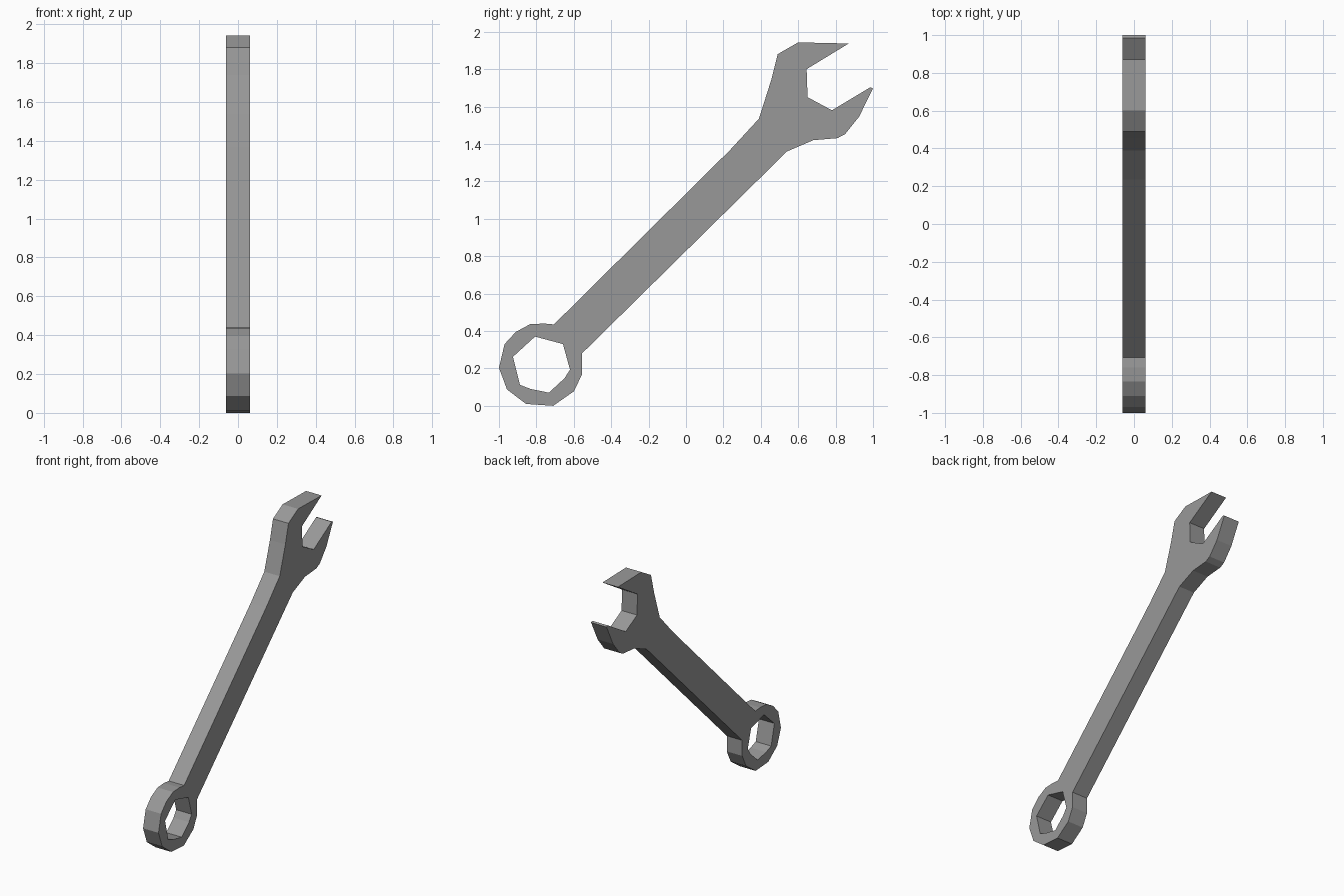
import bpy
from math import radians

if "Cube" in bpy.data.objects:
    bpy.data.objects.remove(bpy.data.objects["Cube"])

HALF_THICKNESS = 0.062

# Outline in (y, z): box-end ring, handle, open jaw, back along the handle
outline = [
    (-0.706, 0.435), (-0.76, 0.44), (-0.834, 0.436), (-0.91, 0.395), (-0.97, 0.33),
    (-1.0, 0.203), (-0.957, 0.087), (-0.855, 0.01), (-0.71, 0.0),
    (-0.60, 0.077), (-0.556, 0.167), (-0.556, 0.28),
    (0.54, 1.36), (0.68, 1.42), (0.81, 1.431), (0.85, 1.452),
    (0.925, 1.545), (1.0, 1.697), (0.985, 1.703),
    (0.78, 1.58), (0.65, 1.65), (0.645, 1.80), (0.87, 1.937),
    (0.60, 1.943), (0.49, 1.88), (0.455, 1.74), (0.39, 1.535), (0.235, 1.367),
]

# Nut hole in the ring
nut_hole = [
    (-0.807, 0.37), (-0.658, 0.33), (-0.62, 0.193), (-0.65, 0.147),
    (-0.733, 0.07), (-0.83, 0.09), (-0.888, 0.112), (-0.925, 0.262),
]


def add_loop(curve, points):
    spline = curve.splines.new('POLY')
    spline.points.add(len(points) - 1)
    for p, (y, z) in zip(spline.points, points):
        p.co = (y, z, 0, 1)
    spline.use_cyclic_u = True


# Filled flat profile with thickness, stood upright in the y-z plane
curve = bpy.data.curves.new("wrench", 'CURVE')
curve.dimensions = '2D'
curve.fill_mode = 'BOTH'
curve.extrude = HALF_THICKNESS
add_loop(curve, outline)
add_loop(curve, nut_hole)

# Dark steel grey
steel = bpy.data.materials.new("dark_steel")
steel.diffuse_color = (0.315, 0.315, 0.315, 1)
steel.use_nodes = True
steel.node_tree.nodes["Principled BSDF"].inputs["Base Color"].default_value = steel.diffuse_color
curve.materials.append(steel)

wrench = bpy.data.objects.new("wrench", curve)
bpy.context.collection.objects.link(wrench)
wrench.rotation_euler = (radians(90), 0, radians(90))

# Turn into a flat-shaded mesh
bpy.context.view_layer.objects.active = wrench
wrench.select_set(True)
bpy.ops.object.convert(target='MESH')
bpy.ops.object.transform_apply(rotation=True)
bpy.ops.object.mode_set(mode='EDIT')
bpy.ops.mesh.select_all(action='SELECT')
bpy.ops.mesh.remove_doubles(threshold=0.0005)
bpy.ops.mesh.normals_make_consistent(inside=False)
bpy.ops.object.mode_set(mode='OBJECT')
bpy.ops.object.shade_flat()
